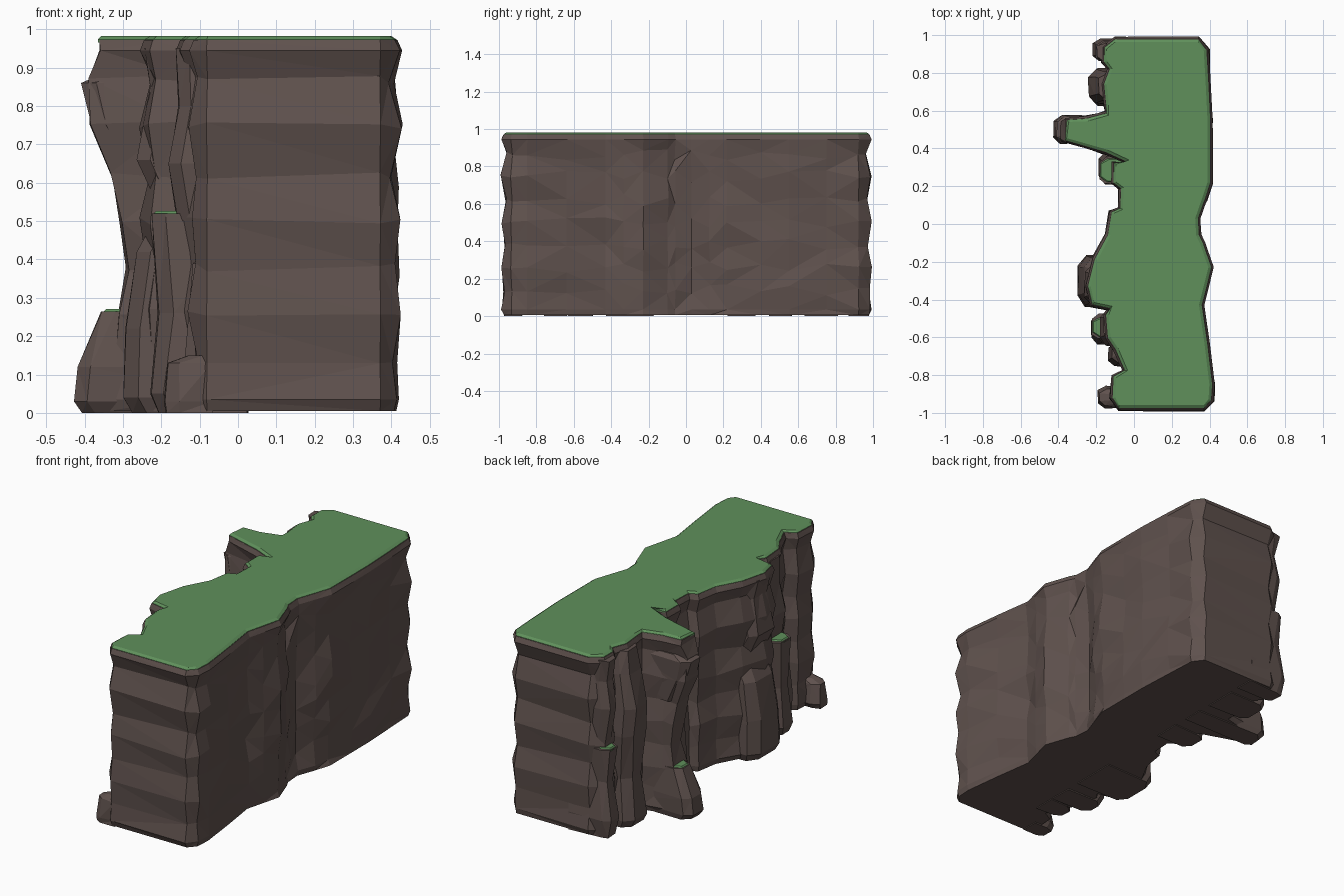
import bpy, bmesh, random
from mathutils import Vector
from mathutils.geometry import tessellate_polygon

random.seed(4)


def material(name, color):
    m = bpy.data.materials.new(name)
    m.diffuse_color = (*color, 1)
    return m


ROCK = material("rock", (0.115, 0.083, 0.075))
GRASS = material("grass", (0.115, 0.28, 0.105))


def loft(name, rings, mat):
    """Closed faceted solid through rings of equal point count."""
    bm = bmesh.new()
    loops = [[bm.verts.new(p) for p in ring] for ring in rings]
    n = len(loops[0])
    for a, b in zip(loops, loops[1:]):
        for i in range(n):
            j = (i + 1) % n
            bm.faces.new((a[i], a[j], b[j], b[i]))
    bmesh.ops.triangulate(bm, faces=bm.faces[:])
    # concave caps
    for k in (0, -1):
        for tri in tessellate_polygon([[Vector(p) for p in rings[k]]]):
            bm.faces.new([loops[k][i] for i in tri])
    bmesh.ops.recalc_face_normals(bm, faces=bm.faces[:])
    me = bpy.data.meshes.new(name)
    bm.to_mesh(me)
    bm.free()
    me.materials.append(mat)
    ob = bpy.data.objects.new(name, me)
    bpy.context.collection.objects.link(ob)
    return ob


def offset(pts, d):
    """Push a counter-clockwise outline outward by d (number or list)."""
    out = []
    for i, p in enumerate(pts):
        t = (Vector(pts[(i + 1) % len(pts)]) - Vector(pts[i - 1])).normalized()
        out.append(Vector(p) + Vector((t.y, -t.x)) * (d[i] if isinstance(d, list) else d))
    return out


# plan of the plateau, counter-clockwise from the front right corner
PLAN = [(0.37, -0.965), (0.40, -0.93), (0.405, -0.85), (0.38, -0.64), (0.35, -0.43),
        (0.375, -0.33), (0.40, -0.23), (0.355, -0.1), (0.335, -0.06), (0.33, 0.03),
        (0.365, 0.13), (0.395, 0.22), (0.395, 0.4), (0.395, 0.55), (0.385, 0.75),
        (0.375, 0.92), (0.34, 0.97), (-0.10, 0.97), (-0.15, 0.93), (-0.15, 0.86),
        (-0.12, 0.82), (-0.15, 0.74), (-0.14, 0.64), (-0.14, 0.58), (-0.25, 0.55),
        (-0.35, 0.545), (-0.36, 0.45), (-0.15, 0.39), (-0.03, 0.335), (-0.10, 0.32),
        (-0.10, 0.22), (-0.06, 0.19), (-0.065, 0.08), (-0.11, 0.06), (-0.13, -0.06),
        (-0.20, -0.19), (-0.235, -0.33), (-0.215, -0.42), (-0.12, -0.44), (-0.14, -0.48),
        (-0.13, -0.60), (-0.09, -0.66), (-0.04, -0.775), (-0.10, -0.81), (-0.105, -0.92),
        (-0.08, -0.965)]

# cliff body: height, outward push, reach of the buttress tip
LAYERS = [(0.005, 0.008, -0.33), (0.035, 0.02, -0.33), (0.14, 0.008, -0.31),
          (0.26, 0.022, -0.29), (0.38, 0.004, -0.285), (0.50, 0.02, -0.285),
          (0.62, 0.0, -0.33), (0.75, 0.022, -0.375), (0.87, -0.004, -0.39),
          (0.945, 0.022, -0.345), (0.972, 0.010, -0.355)]
rings = []
for z, push, tip in LAYERS:
    edge = z < 0.01 or z > 0.93
    plan = [(tip, y) if x < -0.3 else (x, y) for x, y in PLAN]
    amount, lift = [], []
    for i, (x, y) in enumerate(plan):
        flank = 2 < i < 15          # the long right wall is irregular
        d = random.uniform(-0.002, 0.021) if flank and not edge else push
        amount.append(d + random.uniform(-0.006, 0.006) * (0.2 if edge else 1))
        lift.append(0 if edge or z < 0.05 else random.uniform(-1, 1) * (0.035 if flank else 0.012))
    rings.append([(p.x, p.y, z + h) for p, h in zip(offset(plan, amount), lift)])
loft("cliff_body", rings, ROCK)

# grass plateau with a bevelled rim
loft("grass_top", [[(p.x, p.y, z) for p in offset(PLAN, d)]
                   for z, d in ((0.966, 0.008), (0.974, 0.008), (0.983, -0.006))], GRASS)


def rock(name, sections, mat=ROCK, inner=0.02, jitter=0.008):
    """Outcrop on the broken face; sections are (z, outer x, y min, y max)."""
    rings = []
    for z, x, a, b in sections:
        c = (b - a) * 0.22
        pts = [(inner, b), (x + 0.04, b), (x, b - c), (x, a + c), (x + 0.035, a), (inner, a)]
        rings.append([(px + random.uniform(0, jitter), py + random.uniform(-jitter, jitter), z)
                      for px, py in pts])
    return loft(name, rings, mat)


# outcrops, from the front end to the back end
rock("front_foot", [(0, -0.19, -0.965, -0.88), (0.03, -0.195, -0.97, -0.86),
                    (0.13, -0.19, -0.965, -0.87), (0.15, -0.13, -0.95, -0.88)], inner=-0.07)
rock("front_low_block", [(0, -0.13, -0.76, -0.64), (0.14, -0.14, -0.75, -0.63),
                         (0.39, -0.12, -0.73, -0.63), (0.42, -0.08, -0.70, -0.64)])
rock("front_column", [(0, -0.21, -0.63, -0.50), (0.05, -0.23, -0.64, -0.48),
                      (0.26, -0.21, -0.62, -0.49), (0.52, -0.23, -0.61, -0.48)])
rock("front_column_upper", [(0.5, -0.16, -0.63, -0.47), (0.65, -0.185, -0.65, -0.45),
                            (0.80, -0.16, -0.63, -0.46), (0.95, -0.165, -0.61, -0.47)])
rock("middle_bulge", [(0, -0.28, -0.43, -0.18), (0.04, -0.30, -0.435, -0.16),
                      (0.22, -0.295, -0.43, -0.17), (0.42, -0.265, -0.42, -0.18),
                      (0.52, -0.21, -0.40, -0.20)])
rock("middle_overhang", [(0.55, -0.22, -0.42, -0.2), (0.66, -0.265, -0.43, -0.21),
                         (0.85, -0.23, -0.42, -0.22), (0.95, -0.25, -0.42, -0.24)])
rock("shelf_column", [(0, -0.18, 0.22, 0.37), (0.14, -0.19, 0.21, 0.38),
                      (0.39, -0.17, 0.22, 0.37), (0.66, -0.19, 0.21, 0.36)])
rock("buttress_foot", [(0, -0.41, 0.44, 0.56), (0.03, -0.43, 0.43, 0.57),
                       (0.12, -0.42, 0.43, 0.57), (0.265, -0.36, 0.45, 0.56)])
rock("buttress_head", [(0.62, -0.32, 0.44, 0.56), (0.75, -0.385, 0.43, 0.57),
                       (0.86, -0.41, 0.435, 0.57), (0.885, -0.36, 0.45, 0.56)])
rock("back_column", [(0, -0.22, 0.64, 0.81), (0.04, -0.235, 0.63, 0.82),
                     (0.26, -0.21, 0.65, 0.80), (0.50, -0.235, 0.63, 0.82),
                     (0.65, -0.245, 0.64, 0.82), (0.83, -0.21, 0.65, 0.81),
                     (0.95, -0.19, 0.66, 0.80)])
rock("back_corner", [(0, -0.20, 0.87, 0.97), (0.10, -0.225, 0.86, 0.975),
                     (0.30, -0.19, 0.87, 0.96), (0.48, -0.21, 0.86, 0.97)])
rock("back_corner_upper", [(0.47, -0.17, 0.87, 0.95), (0.70, -0.205, 0.86, 0.965),
                           (0.84, -0.18, 0.87, 0.95), (0.96, -0.20, 0.86, 0.96)])

# grass tufts on the ledges: height, outer x, y range
for name, z, x, a, b in [("front_ledge_grass", 0.52, -0.225, -0.60, -0.49),
                         ("shelf_grass", 0.66, -0.185, 0.22, 0.35),
                         ("buttress_foot_grass", 0.265, -0.355, 0.455, 0.555),
                         ("back_corner_grass", 0.48, -0.205, 0.87, 0.96)]:
    rock(name, [(z - 0.006, x, a, b), (z + 0.006, x + 0.01, a + 0.008, b - 0.008)],
         GRASS, jitter=0.002)
